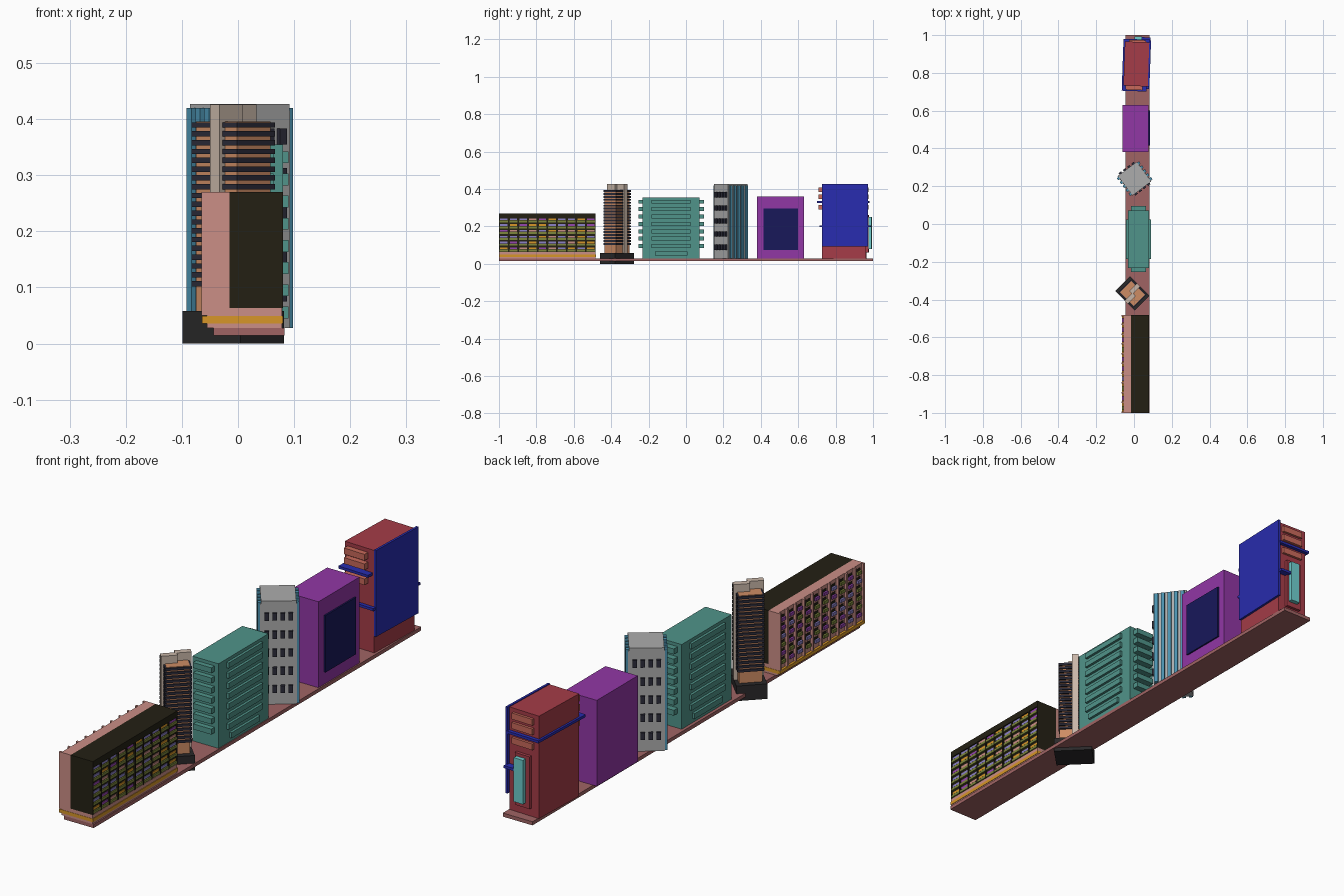
import bpy, bmesh, random
from math import radians
from mathutils import Matrix

if "Cube" in bpy.data.objects:
    bpy.data.objects.remove(bpy.data.objects["Cube"])

random.seed(4)


def lin(c):
    c /= 255
    return c / 12.92 if c <= 0.04045 else ((c + 0.055) / 1.055) ** 2.4


mats = {}


def mat(name, r, g, b):
    m = bpy.data.materials.new(name)
    m.diffuse_color = (lin(r), lin(g), lin(b), 1)
    m.use_nodes = True
    m.node_tree.nodes["Principled BSDF"].inputs["Base Color"].default_value = m.diffuse_color
    mats[name] = m


for n, c in {"mauve": (160, 100, 100), "pink": (203, 142, 134), "near_black": (36, 32, 20),
             "amber": (215, 150, 40), "olive": (125, 135, 60), "violet": (150, 70, 175),
             "lilac": (140, 130, 200), "charcoal": (42, 41, 42), "terracotta": (205, 140, 100),
             "slate": (44, 44, 58), "beige": (200, 182, 168), "teal": (80, 148, 138),
             "grey": (172, 172, 172), "blue_grey": (75, 145, 175), "purple": (145, 55, 165),
             "navy": (24, 24, 90), "crimson": (165, 60, 72), "royal_blue": (40, 44, 175),
             "coral": (200, 105, 90), "cyan": (110, 205, 205)}.items():
    mat(n, *c)


def boxes(name, color, items, loc=(0, 0, 0), rot=0):
    """One object holding boxes given as (x0, x1, y0, y1, z0, z1)."""
    bm = bmesh.new()
    for x0, x1, y0, y1, z0, z1 in items:
        m = Matrix.Translation(((x0 + x1) / 2, (y0 + y1) / 2, (z0 + z1) / 2))
        bmesh.ops.create_cube(bm, size=1, matrix=m @ Matrix.Diagonal((x1 - x0, y1 - y0, z1 - z0, 1)))
    me = bpy.data.meshes.new(name)
    bm.to_mesh(me)
    bm.free()
    me.materials.append(mats[color])
    ob = bpy.data.objects.new(name, me)
    ob.location = loc
    ob.rotation_euler.z = radians(rot)
    bpy.context.collection.objects.link(ob)
    return ob


G = 0.028  # top of the street slab
boxes("street_slab", "mauve", [(-0.044, 0.083, -1, 1, 0.014, G)])

# Long apartment block
Y0, Y1 = -1.0, -0.483
boxes("apartment_base", "pink", [(-0.055, 0.078, Y0, Y1, G, 0.063), (-0.055, -0.015, Y0, Y1, 0.063, 0.27)])
boxes("apartment_stripe", "amber", [(-0.064, 0.08, Y0 - 0.001, Y1 + 0.001, 0.036, 0.049)])
boxes("apartment_front_body", "near_black", [(-0.015, 0.075, Y0, Y1, 0.063, 0.27)])
cols, rows = 10, 6
cw, rh = (Y1 - Y0) / cols, (0.27 - 0.063) / rows
boxes("front_mullions", "near_black",
      [(0.075, 0.08, Y0 + i * cw - (0.003 if i else 0), Y0 + i * cw + (0.003 if i < cols else 0), 0.063, 0.27)
       for i in range(cols + 1)] + [(0.075, 0.08, Y0, Y1, 0.245, 0.27)])
boxes("rear_fins", "pink", [(-0.065, -0.055, min(Y0 + i * cw, Y1 - 0.008), min(Y0 + i * cw, Y1 - 0.008) + 0.008,
                             0.05, 0.27) for i in range(cols + 1)])
panes = {k: [] for k in ("violet", "amber", "lilac", "pink", "olive")}
rear = {k: [] for k in ("near_black", "olive", "violet", "lilac")}
for j in range(rows):
    for i in range(cols):
        y, z = Y0 + i * cw, 0.066 + j * rh * 0.9
        panes["olive"].append((0.075, 0.08, y + 0.004, y + cw - 0.004, z, z + 0.01))
        panes[random.choice(("violet", "amber", "lilac", "pink"))].append(
            (0.075, 0.077, y + 0.006, y + cw - 0.006, z + 0.013, z + 0.022))
        zr = 0.07 + j * rh * 0.95
        rear["near_black"].append((-0.056, -0.054, y + 0.014, y + cw - 0.01, zr, zr + 0.022))
        rear[random.choice(("olive", "violet", "lilac"))].append(
            (-0.063, -0.055, y + 0.014, y + cw - 0.014, zr, zr + 0.012))
for k, v in panes.items():
    boxes("front_panels_" + k, k, v)
for k, v in rear.items():
    boxes("rear_windows_" + k, k, v)

# Banded tower, turned on its podium
T = dict(loc=(-0.0085, -0.368, 0), rot=-45)
boxes("tower_podium", "charcoal", [(-0.073, 0.073, -0.055, 0.055, 0, 0.058)], **T)
boxes("tower_body", "terracotta", [(-0.052, 0.052, -0.042, 0.042, 0.058, 0.396)], **T)
bands = []
for i in range(19):
    z = 0.102 + i * 0.0157
    bands.append((-0.057, 0.057, -0.048, 0.048, z, z + 0.0095))
boxes("tower_balcony_bands", "slate", bands, **T)
boxes("tower_fin_slabs", "beige", [(-0.003, 0.021, -0.056, 0.003, 0.058, 0.426),
                                   (-0.021, 0.003, -0.003, 0.056, 0.058, 0.426)], **T)

# Teal balcony block
boxes("teal_body", "teal", [(-0.032, 0.08, -0.233, 0.072, G, 0.355)])
side, ends = [], []
for i in range(8):
    z = 0.045 + i * 0.0395
    inset = 0.018 if i == 0 else 0
    for x0, x1 in ((0.075, 0.09), (-0.042, -0.03)):
        side.append((x0, x1, -0.185 + inset, 0.025 - inset, z, z + 0.021))
    if i:
        for y0, y1 in ((-0.253, -0.23), (0.07, 0.096)):
            ends.append((-0.015, 0.063, y0, y1, z, z + 0.021))
boxes("teal_side_balconies", "teal", side)
boxes("teal_end_balconies", "teal", ends)

# Grey office block with ribbed sides
O = dict(loc=(0.003, 0.24, 0), rot=37)
boxes("office_body", "grey", [(-0.062, 0.062, -0.065, 0.065, G, 0.427)], **O)
fins, ribs, wins = [], [], []
for s in (-1, 1):
    for i in range(5):
        y = -0.052 + i * 0.026
        x0, x1 = sorted((s * 0.06, s * 0.074))
        fins.append((x0, x1, y - 0.007, y + 0.007, G, 0.42))
    x0, x1 = sorted((s * 0.06, s * 0.065))
    ribs.append((x0, x1, -0.063, 0.063, G, 0.415))
    for r in range(5):
        for c in range(4):
            x, z = -0.042 + c * 0.028, 0.075 + r * 0.07
            y0, y1 = sorted((s * 0.06, s * 0.074))
            wins.append((x - 0.008, x + 0.008, y0, y1, z, z + 0.028))
boxes("office_blue_fins", "blue_grey", fins, **O)
boxes("office_rib_backing", "grey", ribs, **O)
boxes("office_windows", "slate", wins, **O)

# Purple block with framed screen
boxes("purple_body", "purple", [(-0.06, 0.078, 0.38, 0.63, G, 0.36)])
boxes("purple_screen", "navy", [(0.075, 0.084, 0.415, 0.6, 0.075, 0.295)])

# Red block with blue side panel, turned slightly
R = dict(loc=(0.015, 0.848, 0), rot=-2)
boxes("red_body", "crimson", [(-0.067, 0.062, -0.118, 0.116, G, 0.424)], **R)
boxes("red_side_panel", "royal_blue", [(0.062, 0.071, -0.119, 0.127, 0.093, 0.427)], **R)
ledges = []
for z in (0.385, 0.348, 0.29):
    ledges += [(-0.055, 0.035, -0.139, -0.115, z, z + 0.024), (-0.045, 0.045, 0.114, 0.126, z, z + 0.024)]
boxes("red_ledges", "coral", ledges, **R)
boxes("red_blue_bars", "royal_blue", [
    (-0.075, 0.055, -0.145, -0.117, 0.326, 0.336), (-0.075, -0.065, -0.145, 0.13, 0.326, 0.336),
    (-0.075, 0.065, 0.115, 0.13, 0.326, 0.336), (0.0, 0.068, -0.132, -0.117, 0.196, 0.206),
    (0.02, 0.068, 0.115, 0.142, 0.196, 0.206)], **R)
boxes("rear_window_frame", "crimson", [(-0.035, 0.03, 0.115, 0.128, 0.06, 0.262)], **R)
boxes("rear_window_glass", "cyan", [(-0.018, 0.022, 0.125, 0.145, 0.08, 0.25)], **R)
